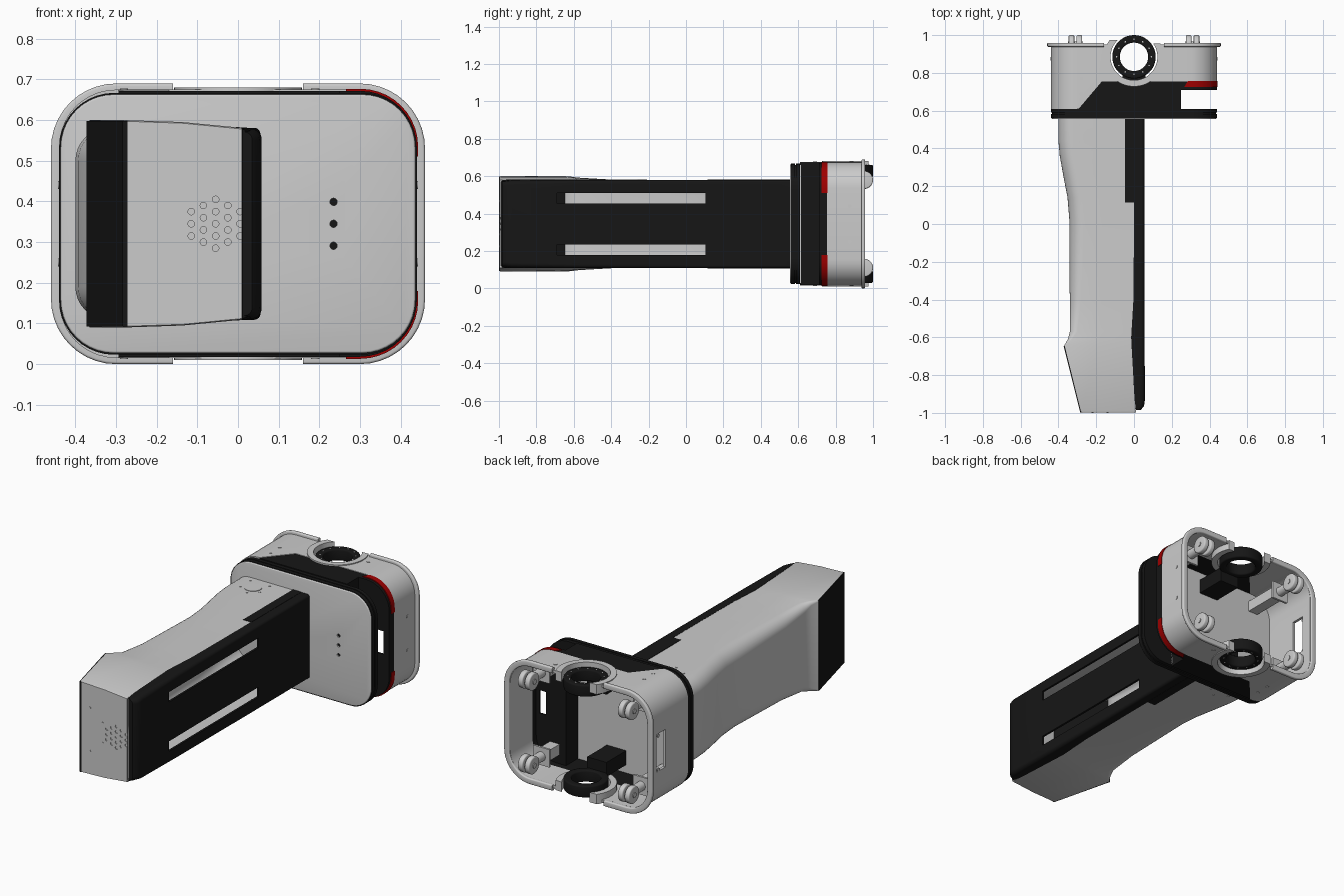
import bpy, bmesh
from math import sin, cos, pi
from mathutils import Matrix, Vector

if "Cube" in bpy.data.objects:
    bpy.data.objects.remove(bpy.data.objects["Cube"])

ZC = 0.345  # height of the symmetry plane
cutters = []


def material(name, rgb):
    m = bpy.data.materials.new(name)
    m.diffuse_color = (*rgb, 1)
    m.use_nodes = True
    m.node_tree.nodes["Principled BSDF"].inputs["Base Color"].default_value = m.diffuse_color
    return m


BLACK = material("black", (0.008, 0.008, 0.008))
RED = material("red", (0.35, 0.0, 0.0))


def finish(name, bm, mat=None):
    bmesh.ops.recalc_face_normals(bm, faces=bm.faces)
    me = bpy.data.meshes.new(name)
    bm.to_mesh(me)
    bm.free()
    ob = bpy.data.objects.new(name, me)
    bpy.context.collection.objects.link(ob)
    if mat:
        me.materials.append(mat)
    return ob


def place(axis, u, v, w):
    return (u, v, w) if axis == 'z' else (u, w, v)


def prism(name, pts, axis, a, b, mat=None):
    bm = bmesh.new()
    lo, hi = ([bm.verts.new(place(axis, u, v, w)) for u, v in pts] for w in (a, b))
    bm.faces.new(lo)
    bm.faces.new(hi)
    for i in range(len(pts)):
        j = (i + 1) % len(pts)
        bm.faces.new((lo[i], lo[j], hi[j], hi[i]))
    return finish(name, bm, mat)


def box(name, x, y, z, mat=None):
    return prism(name, [(x[0], y[0]), (x[1], y[0]), (x[1], y[1]), (x[0], y[1])], 'z', *z, mat)


def ring(name, outer, inner, axis, a, b, mat=None):
    bm = bmesh.new()
    loops = [[bm.verts.new(place(axis, u, v, w)) for u, v in pts]
             for pts, w in ((outer, a), (outer, b), (inner, b), (inner, a))]
    n = len(outer)
    for k in range(4):
        p, q = loops[k], loops[(k + 1) % 4]
        for i in range(n):
            bm.faces.new((p[i], p[(i + 1) % n], q[(i + 1) % n], q[i]))
    return finish(name, bm, mat)


def circle(x, y, r, n=48):
    return [(x + r * cos(2 * pi * i / n), y + r * sin(2 * pi * i / n)) for i in range(n)]


def rrect(hw, hh, r, n=10):
    return [(sx * (hw - r) + r * cos(a), ZC + sz * (hh - r) + r * sin(a))
            for k, (sx, sz) in enumerate(((1, 1), (-1, 1), (-1, -1), (1, -1)))
            for a in [(k + i / n) * pi / 2 for i in range(n + 1)]]


def discs(name, points, r, depth, axis, mat=None, n=20):
    bm = bmesh.new()
    rot = {'x': Matrix.Rotation(pi / 2, 4, 'Y'), 'y': Matrix.Rotation(pi / 2, 4, 'X'), 'z': Matrix()}[axis]
    for p in points:
        bmesh.ops.create_cone(bm, cap_ends=True, segments=n, radius1=r, radius2=r, depth=depth,
                              matrix=Matrix.Translation(Vector(p)) @ rot)
    return finish(name, bm, mat)


def loft(name, stations, thick, mat=None, n=8):
    """C-shaped shell along y; station = y, closed side x, open side x, half heights, corner radius."""
    bm = bmesh.new()
    loops = []
    for y, xl, xr, hl, hr, r in stations:
        s = 1 if xr > xl else -1
        half = [(xr, hr), ((xl + xr) / 2, hl - 0.25 * (hl - hr))]
        half += [(xl + s * r * (1 - sin(t)), hl - r + r * cos(t)) for t in [i / n * pi / 2 for i in range(n + 1)]]
        pts = half + [(x, -z) for x, z in reversed(half)]
        loops.append([bm.verts.new((x, y, ZC + z)) for x, z in pts])
    for p, q in zip(loops, loops[1:]):
        for i in range(len(p) - 1):
            bm.faces.new((p[i], p[i + 1], q[i + 1], q[i]))
    bm.faces.new(loops[-1])
    ob = finish(name, bm, mat)
    m = ob.modifiers.new("wall", 'SOLIDIFY')
    m.thickness, m.offset = thick, -1
    return ob


def cut(ob, cutter, op='DIFFERENCE'):
    m = ob.modifiers.new("cut", 'BOOLEAN')
    m.object, m.operation, m.solver = cutter, op, 'EXACT'
    cutter.hide_render = True
    if cutter not in cutters:
        cutters.append(cutter)


def bevel(ob, w):
    m = ob.modifiers.new("bevel", 'BEVEL')
    m.width, m.segments, m.limit_method, m.angle_limit = w, 3, 'ANGLE', 0.9


# Tower: grey rear shell with flared head
tower = loft("tower_shell", [
    (0.57, -0.40, 0.002, 0.235, 0.235, 0.08), (0.44, -0.40, 0.002, 0.235, 0.235, 0.08),
    (0.36, -0.393, 0.002, 0.235, 0.235, 0.08), (0.26, -0.375, 0.002, 0.235, 0.235, 0.08),
    (0.14, -0.352, 0.002, 0.235, 0.235, 0.08), (0.02, -0.342, 0.002, 0.235, 0.235, 0.08),
    (-0.40, -0.34, 0.0, 0.237, 0.235, 0.06), (-0.57, -0.34, -0.01, 0.247, 0.235, 0.04),
    (-0.61, -0.35, -0.012, 0.252, 0.235, 0.02), (-0.645, -0.37, -0.012, 0.255, 0.235, 0.008),
    (-0.99, -0.285, 0.01, 0.255, 0.236, 0.008), (-0.998, -0.28, 0.01, 0.252, 0.233, 0.006)], 0.01)
grille = [(-0.055 + 0.03 * c, -1.0, ZC + 0.03 * (k - (4 - abs(c)) / 2))
          for c in range(-2, 3) for k in range(5 - abs(c))]
cut(tower, discs("grille_cutter", grille, 0.008, 0.012, 'y'))
prism("screen", [(-0.373, -0.645), (-0.284, -0.999), (-0.272, -0.999), (-0.36, -0.645)],
      'z', ZC - 0.253, ZC + 0.253, BLACK)

# Tower: black front cover with two long slots
cover = loft("tower_cover", [
    (0.57, 0.055, 0.0, 0.236, 0.236, 0.015), (0.0, 0.055, 0.0, 0.236, 0.236, 0.015),
    (-0.40, 0.055, -0.003, 0.236, 0.236, 0.018), (-0.60, 0.056, -0.015, 0.236, 0.237, 0.02),
    (-0.93, 0.058, 0.003, 0.233, 0.237, 0.025), (-0.965, 0.053, 0.008, 0.228, 0.236, 0.025),
    (-0.985, 0.035, 0.011, 0.226, 0.233, 0.02)], 0.012, BLACK)
for s in (-1, 1):
    zc = ZC + s * 0.138
    cut(cover, box("slot_cutter", (0.02, 0.1), (-0.69, 0.105), (zc - 0.028, zc + 0.028)))
    box("cover_side_strip", (-0.048, 0.004), (0.115, 0.565),
        sorted((ZC + s * 0.225, ZC + s * 0.2375)), BLACK)

# Tower fasteners and port covers
for s in (-1, 1):
    z = ZC + s * 0.2355
    discs("port_cover", [(-0.228, 0.46, z)], 0.045, 0.004, 'z', n=32)
    discs("tower_screws", [(x, y, z) for x, y in ((-0.29, 0.525), (-0.17, 0.525), (-0.29, 0.435),
                                                (-0.17, 0.435), (-0.22, 0.395))], 0.006, 0.004, 'z')
discs("head_screws", [(x, -0.998, ZC + s * d) for x, d in ((-0.14, 0.056), (-0.22, 0.121)) for s in (-1, 1)],
      0.006, 0.004, 'y')

# Base: face plate and black band
plate = prism("base_face_plate", rrect(0.436, 0.318, 0.13), 'y', 0.555, 0.57)
bevel(plate, 0.005)
cut(plate, discs("plate_hole_cutter", [(0.235, 0.555, ZC + d) for d in (-0.054, 0, 0.054)], 0.009, 0.02, 'y'))
for a, b, inset in ((0.562, 0.583, 0), (0.583, 0.589, 0.007), (0.589, 0.61, 0)):
    prism("base_band", rrect(0.44 - inset, 0.322 - inset, 0.135 - inset), 'y', a, b, BLACK)

# Base: hollow shell split into grey and black regions
split = prism("split_cutter", [(-0.31, 0.59), (-0.17, 0.755), (0.6, 0.755), (0.6, 0.59)], 'z', -0.2, 0.9)
arch = prism("wheel_arch_cutter", circle(0, 0.885, 0.15), 'z', -0.2, 0.9)
recess = box("recess_cutter", (0.25, 0.6), (0.60, 0.71), (-0.2, 0.9))
outer, inner = rrect(0.44, 0.33, 0.14), rrect(0.425, 0.315, 0.125)
shell = ring("base_shell", outer, inner, 'y', 0.609, 0.95)
cut(shell, split)
cut(shell, arch)
cut(shell, box("window_cutter", (-0.5, -0.4), (0.81, 0.89), (0.24, 0.45)))
dark = ring("base_dark_shell", rrect(0.44, 0.327, 0.14), inner, 'y', 0.609, 0.95, BLACK)
cut(dark, split, 'INTERSECT')
cut(dark, arch)
cut(dark, recess)
floor = prism("base_floor", inner, 'y', 0.608, 0.616)
cut(floor, recess)

# Base: side recess walls
box("recess_wall", (0.24, 0.25), (0.608, 0.72), (0.025, 0.665), BLACK)
shelf = prism("recess_shelf", rrect(0.435, 0.322, 0.13), 'y', 0.71, 0.72, BLACK)
cut(shelf, box("shelf_side_cutter", (-0.6, 0.24), (0.6, 0.8), (-0.2, 0.9)))
cut(shelf, box("shelf_slot_cutter", (0.365, 0.405), (0.6, 0.8), (0.28, 0.41)))

# Base: red corner lights
lights = ring("corner_lights", rrect(0.443, 0.332, 0.142), rrect(0.43, 0.32, 0.13), 'y', 0.725, 0.756, RED)
cut(lights, prism("light_end_cutter", [(-0.6, 0.70), (0.25, 0.70), (0.30, 0.78), (-0.6, 0.78)], 'z', -0.2, 0.9))
cut(lights, box("light_gap_cutter", (0.2, 0.6), (0.6, 0.9), (ZC - 0.165, ZC + 0.165)))

# Base: rear flange, interrupted at the wheels
flange = ring("base_flange", rrect(0.46, 0.345, 0.16), rrect(0.428, 0.313, 0.128), 'y', 0.938, 0.958)
bevel(flange, 0.006)
cut(flange, box("flange_gap_cutter", (-0.16, 0.16), (0.8, 1.1), (-0.2, 0.9)))

# Drive wheels, fenders and brackets, mirrored top and bottom
rear_clip = box("fender_clip_cutter", (-0.085, 0.3), (0.955, 1.2), (-0.2, 0.9))
for s in (-1, 1):
    def span(a, b):
        return sorted((ZC + s * a, ZC + s * b))
    fender = ring("wheel_fender", circle(0, 0.885, 0.157), circle(0, 0.885, 0.124), 'z', *span(0.28, 0.335))
    cut(fender, rear_clip)
    cut(fender, box("fender_back_cutter", (-0.3, 0.3), (0.975, 1.2), (-0.2, 0.9)))
    wheel = ring("drive_wheel", circle(0, 0.885, 0.115), circle(0, 0.885, 0.075), 'z', *span(0.25, 0.315), BLACK)
    bevel(wheel, 0.008)
    discs("wheel_bolts", [(x, y, ZC + s * 0.315) for x, y in circle(0, 0.885, 0.092, 12)], 0.004, 0.003, 'z')
    box("wheel_bracket", (-0.06, 0.06), (0.612, 0.79), span(0.19, 0.27), BLACK)

# Casters: twin wheels, fork, mounting plate and post
for x in (-0.31, 0.31):
    for z in (ZC - 0.235, ZC + 0.235):
        w = discs("caster_wheels", [(x - 0.021, 0.952, z), (x + 0.021, 0.952, z)], 0.048, 0.03, 'x', n=32)
        bevel(w, 0.007)
        discs("caster_axle", [(x, 0.952, z)], 0.014, 0.08, 'x')
        discs("caster_fork", [(x, 0.89, z)], 0.026, 0.11, 'y', n=24)
        box("caster_plate", (x - 0.05, x + 0.05), (0.828, 0.84), (z - 0.05, z + 0.05))
        box("caster_post", (x - 0.03, x + 0.03), (0.715 if x > 0 else 0.61, 0.83), (z - 0.03, z + 0.03))

# Base shell screws
discs("side_screws", [(sx * 0.44, 0.875, z) for sx in (-1, 1) for z in (0.25, 0.44)], 0.01, 0.005, 'x')
discs("shell_screws", [(x, y, ZC + s * 0.33) for s in (-1, 1)
                       for x, y in ((-0.28, 0.77), (-0.28, 0.69), (0.19, 0.885))], 0.01, 0.005, 'z')

# Apply modifiers, drop cutters and smooth the curved surfaces
bpy.context.view_layer.update()
dg = bpy.context.evaluated_depsgraph_get()
parts = [o for o in bpy.context.collection.objects if o not in cutters]
baked = {o: bpy.data.meshes.new_from_object(o.evaluated_get(dg)) for o in parts if o.modifiers}
for o, me in baked.items():
    o.modifiers.clear()
    o.data = me
for c in cutters:
    bpy.data.objects.remove(c)
for o in parts:
    o.select_set(True)
bpy.context.view_layer.objects.active = parts[0]
bpy.ops.object.shade_smooth_by_angle(angle=0.6)
